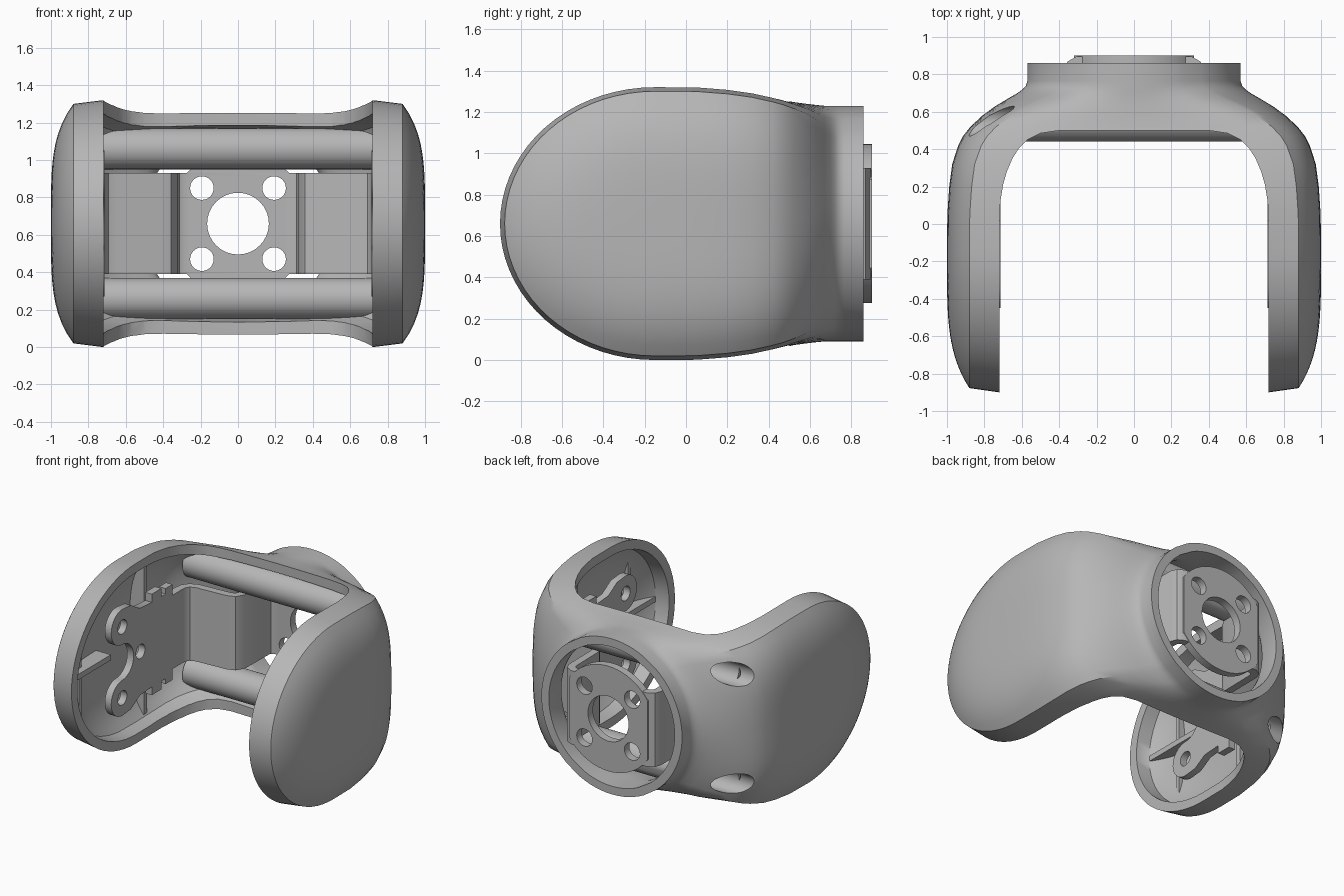
import bpy, bmesh, math
from math import sin, cos, pi, radians

if "Cube" in bpy.data.objects:
    bpy.data.objects.remove(bpy.data.objects["Cube"])

C = 0.66  # height of the horizontal mid plane; parts are modelled around it

grey = bpy.data.materials.new("plain grey")
grey.use_nodes = True
grey.diffuse_color = (0.47, 0.47, 0.47, 1)
for node in grey.node_tree.nodes:
    if node.type == 'BSDF_PRINCIPLED':
        node.inputs["Base Color"].default_value = (0.47, 0.47, 0.47, 1)

parts, helpers = [], []


def make(name, verts, faces, helper=False):
    bm = bmesh.new()
    vs = [bm.verts.new((x, y, z + C)) for x, y, z in verts]
    for f in faces:
        bm.faces.new([vs[i] for i in f])
    bmesh.ops.remove_doubles(bm, verts=bm.verts, dist=1e-5)
    bmesh.ops.recalc_face_normals(bm, faces=bm.faces)
    me = bpy.data.meshes.new(name)
    bm.to_mesh(me)
    bm.free()
    me.materials.append(grey)
    ob = bpy.data.objects.new(name, me)
    bpy.context.scene.collection.objects.link(ob)
    ob.hide_render = helper
    (helpers if helper else parts).append(ob)
    return ob


def prism(name, pts, axis, lo, hi, helper=False):
    """Extrude a 2D outline along one axis."""
    place = {'x': lambda a, b, t: (t, a, b),
             'y': lambda a, b, t: (a, t, b),
             'z': lambda a, b, t: (a, b, t)}[axis]
    n = len(pts)
    verts = [place(a, b, t) for t in (lo, hi) for a, b in pts]
    faces = [list(range(n)), list(range(n, 2 * n))]
    faces += [(i, (i + 1) % n, n + (i + 1) % n, n + i) for i in range(n)]
    return make(name, verts, faces, helper)


def arc(a, b, r, start=0, end=360, n=32):
    closed = abs(end - start) == 360
    steps = n if closed else n + 1
    angles = [radians(start + (end - start) * i / n) for i in range(steps)]
    return [(a + r * cos(t), b + r * sin(t)) for t in angles]


def rect(a0, a1, b0, b1):
    return [(a0, b0), (a1, b0), (a1, b1), (a0, b1)]


def bake(ob):
    dg = bpy.context.evaluated_depsgraph_get()
    me = bpy.data.meshes.new_from_object(ob.evaluated_get(dg))
    ob.modifiers.clear()
    ob.data = me


def boolean(ob, tool, op='DIFFERENCE'):
    m = ob.modifiers.new("bool", 'BOOLEAN')
    m.object, m.operation, m.solver = tool, op, 'EXACT'
    bake(ob)


# Back sections: y, half width, half height, blend from slab to round
BACK = [(0.05, 0.998, 0.659, 0), (0.2, 0.988, 0.647, 0), (0.32, 0.972, 0.63, 0),
        (0.42, 0.94, 0.61, 0.02), (0.47, 0.914, 0.6, 0.05),
        (0.52, 0.875, 0.588, 0.1), (0.58, 0.81, 0.58, 0.23),
        (0.63, 0.742, 0.574, 0.43), (0.67, 0.675, 0.57, 0.67),
        (0.7, 0.623, 0.57, 0.86), (0.72, 0.596, 0.57, 0.94),
        (0.74, 0.578, 0.57, 0.99), (0.765, 0.57, 0.57, 1)]


def body(name, g, end, helper):
    """Domed solid lofted front to back, shrunk by g."""
    rows = []
    for k in range(19):
        t = sin(radians(90 - 5 * k))
        h = (C - g) * max(cos(radians(90 - 5 * k)), 1e-9)
        rows.append((t, -0.15, 1 - g, h, 0))
    rows += [(0, y - 0.6 * g, X - g, h - g, w) for y, X, h, w in BACK]
    rows.append((0, end, BACK[-1][1] - g, BACK[-1][2] - g, 1))
    verts = []
    for t, y, X, h, w in rows:
        quarter = [(X - 0.28) * i / 6 for i in range(7)]
        quarter = [(x, h, y - (0.75 - g) * t) for x in quarter]
        for i in range(13):
            v = 1 - i / 12
            e = math.sqrt(t * t + (1 - t * t) * v * v)
            quarter.append((X - 0.12 * e ** 4, 0.97 * h * v,
                            y - 0.97 * (0.75 - g) * t))
        blended = []
        for x, z, yy in quarter:
            a = math.atan2(z / h, x / X)
            blended.append((x + (X * cos(a) - x) * w, yy,
                            z + (h * sin(a) - z) * w))
        half = blended + [(x, yy, -z) for x, yy, z in blended[-2::-1]]
        verts += half + [(-x, yy, z) for x, yy, z in half[-2:0:-1]]
    n = len(verts) // len(rows)
    faces = [list(range(len(verts) - n, len(verts)))]
    for r in range(len(rows) - 1):
        for i in range(n):
            j = (i + 1) % n
            faces.append((r * n + i, r * n + j, (r + 1) * n + j, (r + 1) * n + i))
    return make(name, verts, faces, helper)


# Outer shell: hollow, open between the arms and through the rear collar
shell = body("shell", 0, 0.86, False)
hollow = body("hollow_cutter", 0.06, 1.0, True)
core = body("core_clip", 0.03, 0.86, True)
inner = [(0.72, -1.2), (0.72, 0.05), (0.713, 0.13), (0.7, 0.21), (0.68, 0.28),
         (0.65, 0.35), (0.615, 0.405), (0.57, 0.45), (0.5, 0.485), (0.4, 0.5)]
gap = prism("gap_cutter", inner + [(-x, y) for x, y in inner[::-1]],
            'z', -1, 1, True)
boolean(shell, hollow)
boolean(shell, gap)

# Cross tubes, with screw holes entering from one side
for label, s in (("upper", 1), ("lower", -1)):
    tube = prism(label + "_cross_tube", arc(0.55, s * 0.4, 0.11), 'x', -0.76, 0.76)
    boolean(tube, core, 'INTERSECT')
    hole = prism("screw_cutter", arc(0.55, s * 0.4, 0.08), 'x', -1.2, -0.5, True)
    boolean(tube, hole)
    boolean(shell, hole)

# Folded band of the inner bracket
path = [(0.742, 0.2), (0.742, 0.37), (0.735, 0.42), (0.71, 0.455), (0.66, 0.475),
        (0.42, 0.49), (0.375, 0.505), (0.35, 0.55), (0.346, 0.82),
        (0.335, 0.85), (0.3, 0.869)]
path += [(-x, y) for x, y in path[::-1]]
n = len(path)
band = make("bracket_band", [(x, y, z) for z in (-0.27, 0.27) for x, y in path],
            [(i, i + 1, n + i + 1, n + i) for i in range(n - 1)])
solid = band.modifiers.new("solid", 'SOLIDIFY')
solid.thickness, solid.offset = 0.056, 0
bake(band)

# Rear mounting plate
disc = [(max(-0.32, min(0.32, a)), b) for a, b in arc(0, 0, 0.385, n=64)]
plate = prism("mounting_plate", disc, 'y', 0.845, 0.9)
bores = [(0, 0, 0.165)] + [(a * 0.193, b * 0.19, 0.063)
                           for a in (-1, 1) for b in (-1, 1)]
for a, b, r in bores:
    bore = prism("bore_cutter", arc(a, b, r), 'y', 0.6, 1.2, True)
    boolean(plate, bore)
    boolean(band, bore)

# Side plates with two rounded prongs, and ribs behind them
edge = arc(-0.32, 0, 0.13, 0, 90, 10) + arc(-0.32, 0.26, 0.13, 270, 90, 16)[1:]
edge += [(-0.22, 0.38), (-0.12, 0.32), (0.02, 0.31), (0.02, 0.37),
         (0.13, 0.37), (0.13, 0.31), (0.18, 0.31), (0.18, 0.35),
         (0.26, 0.35), (0.26, 0.27), (0.35, 0.27)]
outline = edge + [(a, -b) for a, b in edge[:0:-1]]
pins = [prism("pin_cutter", arc(a, b, 0.052, n=24), 'x', -0.85, 0.85, True)
        for a, b in ((-0.32, 0.26), (-0.32, -0.26), (-0.11, 0))]
for label, s in (("left", 1), ("right", -1)):
    side = prism(label + "_side_plate", outline, 'x', s * 0.713, s * 0.765)
    for pin in pins:
        boolean(side, pin)
    for kind, depth, box in (("long_rib", 0.82, rect(-0.84, -0.3, -0.02, 0.02)),
                             ("tall_rib", 0.82, rect(0.08, 0.12, -0.62, 0.62)),
                             ("front_rib", 0.87, rect(-0.6, -0.57, -0.47, 0.47))):
        rib = prism(label + "_" + kind, box, 'x', s * depth, s * 0.99)
        boolean(rib, core, 'INTERSECT')

# Clean up and shade
for ob in helpers:
    bpy.data.objects.remove(ob)
bpy.ops.object.select_all(action='DESELECT')
for ob in parts:
    ob.select_set(True)
bpy.context.view_layer.objects.active = shell
bpy.ops.object.shade_smooth_by_angle(angle=radians(30))
